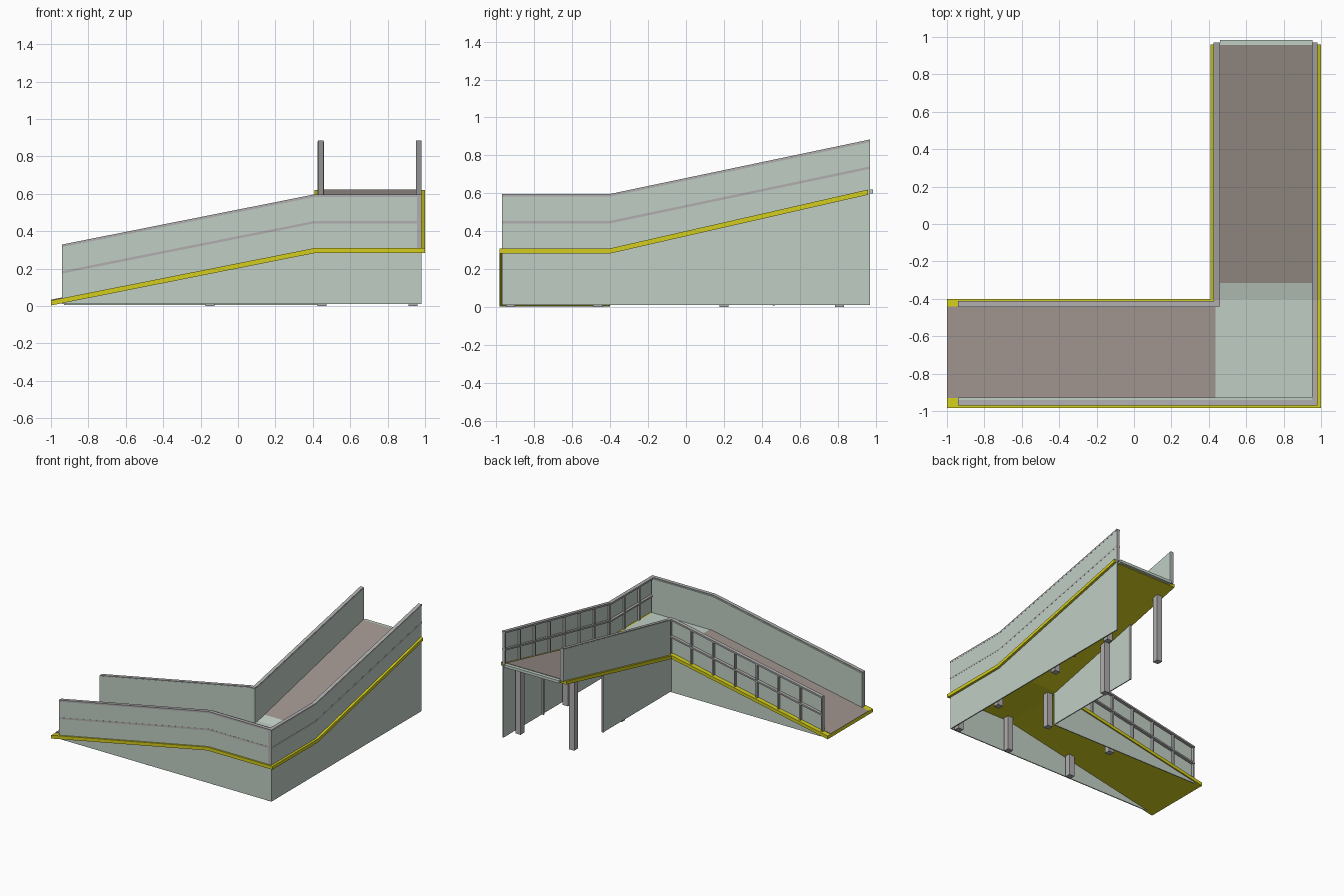
import bpy, bmesh

if "Cube" in bpy.data.objects:
    bpy.data.objects.remove(bpy.data.objects["Cube"])


def srgb(r, g, b):
    return tuple((c / 255 / 12.92) if c < 11 else ((c / 255 + 0.055) / 1.055) ** 2.4
                 for c in (r, g, b)) + (1,)


def material(name, rgb):
    m = bpy.data.materials.new(name)
    m.diffuse_color = srgb(*rgb)
    m.use_nodes = True
    m.node_tree.nodes["Principled BSDF"].inputs["Base Color"].default_value = m.diffuse_color
    return m


GREEN = material("pale green panel", (192, 206, 196))
YELLOW = material("yellow frame", (210, 205, 30))
BROWN = material("brown deck", (158, 147, 141))
GREY = material("grey metal", (176, 174, 174))


def prism(name, pts, axis, a, b, mat):
    """Extrude an (s, z) outline from a to b; s runs along the given axis."""
    bm = bmesh.new()
    put = (lambda s, z, t: (s, t, z)) if axis == 'x' else (lambda s, z, t: (t, s, z))
    face = bm.faces.new([bm.verts.new(put(s, z, a)) for s, z in pts])
    new = bmesh.ops.extrude_face_region(bm, geom=[face])['geom']
    for v in new:
        if isinstance(v, bmesh.types.BMVert):
            v.co[1 if axis == 'x' else 0] = b
    bmesh.ops.recalc_face_normals(bm, faces=bm.faces)
    me = bpy.data.meshes.new(name)
    bm.to_mesh(me)
    bm.free()
    me.materials.append(mat)
    ob = bpy.data.objects.new(name, me)
    bpy.context.collection.objects.link(ob)
    return ob


def box(name, x0, x1, y0, y1, z0, z1, mat):
    return prism(name, [(x0, z0), (x1, z0), (x1, z1), (x0, z1)], 'x', y0, y1, mat)


# Deck and handrail heights along each run
def deck(axis, s):
    if axis == 'x':
        return 0.03 + 0.28 * min(1, (s + 1) / 1.41)
    return 0.31 + 0.31 * max(0, (s + 0.4) / 1.36)


def rail(axis, s):
    return deck(axis, s) + 0.285 - (0.025 * max(0, (s + 0.4) / 1.36) if axis == 'y' else 0)


def strip(name, axis, stops, low, high, a, b, mat):
    pts = [(s, low(axis, s)) for s in stops] + [(s, high(axis, s)) for s in reversed(stops)]
    return prism(name, pts, axis, a, b, mat)


def off(f, d):
    return lambda axis, s: f(axis, s) + d


def ground(axis, s):
    return 0.012


def under(axis, s):
    return max(0.001, deck(axis, s) - 0.027)


# Yellow frame slabs
strip("lower_ramp_frame", 'x', [-1, 0.41], under, deck, -0.983, -0.4, YELLOW)
box("landing_frame", 0.41, 1, -0.983, -0.4, 0.283, 0.31, YELLOW)
strip("upper_ramp_frame", 'y', [-0.4, 0.96], under, deck, 0.41, 1, YELLOW)

# Walking surfaces
skin = off(deck, 0.004)
strip("lower_ramp_deck", 'x', [-1, 0.41, 0.435], deck, skin, -0.93, -0.44, BROWN)
box("landing_plate", 0.435, 0.955, -0.935, -0.4, 0.31, 0.314, GREEN)
strip("landing_transition", 'y', [-0.4, -0.315], deck, skin, 0.455, 0.955, GREEN)
strip("upper_ramp_deck", 'y', [-0.315, 0.957], deck, skin, 0.455, 0.955, BROWN)
box("top_end_plate", 0.46, 0.955, 0.957, 0.985, 0.598, 0.62, GREEN)


# Handrail frame: top rail, mid rail and evenly spaced posts between a and b
def railing(name, axis, stops, a, b, n):
    strip(name + "_top_rail", axis, stops, off(rail, -0.012), off(rail, 0.002), a, b, GREY)
    strip(name + "_mid_rail", axis, stops, off(rail, -0.153), off(rail, -0.14), a, b, GREY)
    s0, s1 = stops[0], stops[-1] - 0.012
    for i in range(n):
        s = s0 + (s1 - s0) * i / (n - 1)
        strip(f"{name}_post_{i + 1}", axis, [s, s + 0.012], off(deck, -0.01),
              off(rail, -0.008), a + 0.004, b - 0.004, GREY)


FRONT, INNER1 = [-0.94, 0.41, 0.98], [-0.94, 0.41, 0.45]
RIGHT, INNER2 = [-0.97, -0.4, 0.97], [-0.44, -0.4, 0.97]
railing("front", 'x', FRONT, -0.97, -0.94, 11)
railing("lower_inner", 'x', INNER1, -0.442, -0.412, 8)
railing("right", 'y', RIGHT, 0.952, 0.982, 11)
railing("upper_inner", 'y', INNER2, 0.428, 0.456, 8)

# Full-height outer panels
top = off(rail, -0.003)
strip("front_panel", 'x', FRONT, ground, top, -0.969, -0.961, GREEN)
strip("right_panel", 'y', RIGHT, ground, top, 0.972, 0.981, GREEN)

# Guard panels above the deck
strip("front_inside_panel", 'x', [-0.94, 0.41, 0.96], deck, top, -0.941, -0.928, GREEN)
strip("lower_inner_panel", 'x', INNER1, deck, top, -0.444, -0.436, GREEN)
strip("upper_inner_outside_panel", 'y', [-0.41, -0.4, 0.97], deck, top, 0.426, 0.432, GREEN)
strip("upper_inner_inside_panel", 'y', INNER2, deck, top, 0.452, 0.46, GREEN)

# Skirt panels under the inner edges
strip("lower_inner_skirt", 'x', [-0.93, 0.41, 0.43], lambda a, s: 0.005,
      off(deck, -0.02), -0.418, -0.41, GREEN)
strip("upper_inner_skirt", 'y', [-0.41, -0.4, 0.46], ground, off(deck, -0.02), 0.42, 0.428, GREEN)
for name, x in (("inner_skirt_post", 0.42), ("right_skirt_post", 0.958)):
    box(name, x, x + 0.014, 0.455, 0.469, 0.01, 0.48, GREY)

# Support columns
for i, (x, y) in enumerate([(-0.15, -0.925), (-0.15, -0.465)] +
                           [(x, y) for x in (0.45, 0.935) for y in (-0.925, -0.465, 0.2, 0.81)]):
    f = deck('x', x - 0.024) if y < -0.4 else deck('y', y - 0.024)
    box(f"support_column_{i + 1}", x - 0.024, x + 0.024, y - 0.024, y + 0.024, 0, f - 0.015, GREY)
